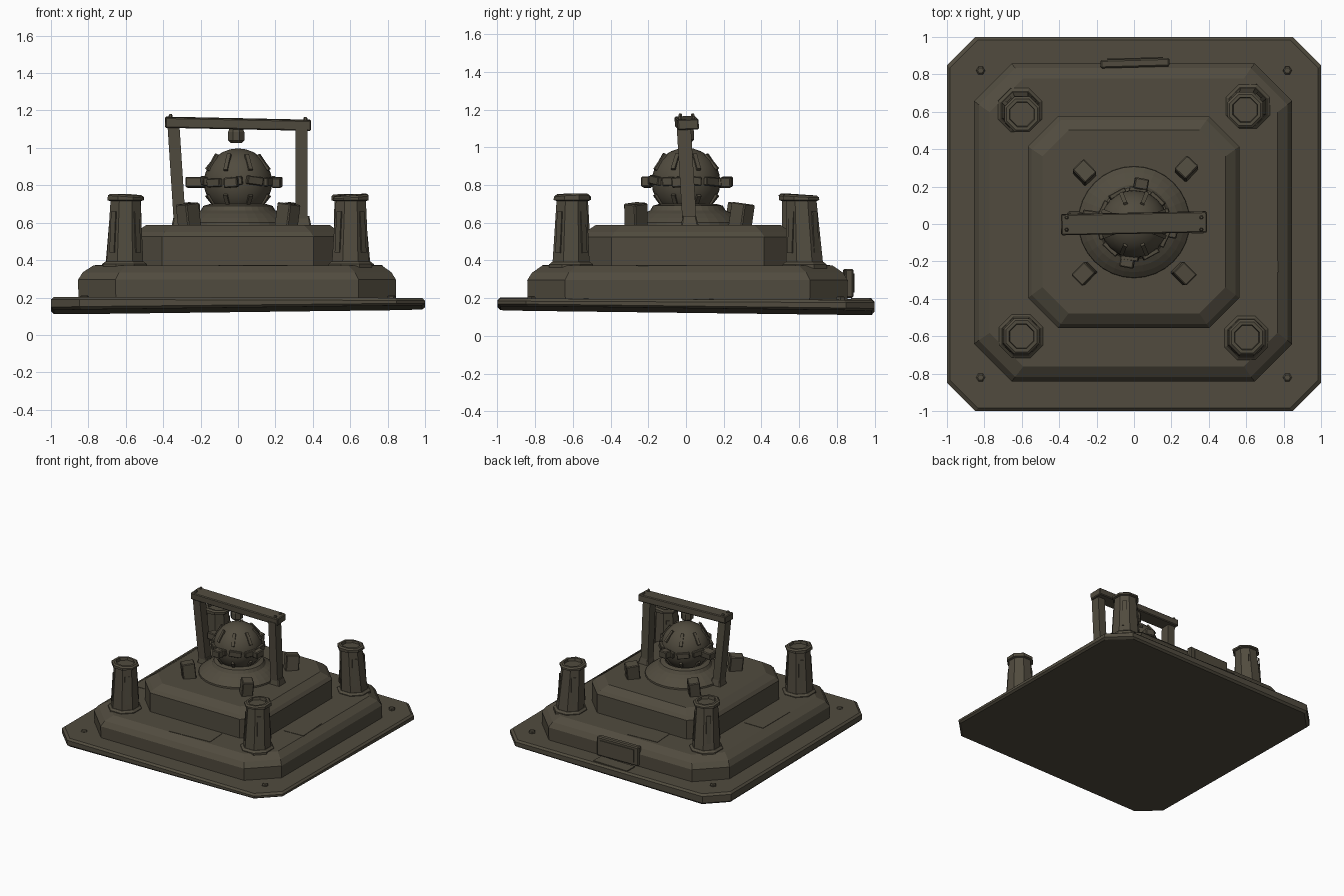
import bpy, bmesh, math, random
from mathutils import Vector, Matrix, Euler

if "Cube" in bpy.data.objects:
    bpy.data.objects.remove(bpy.data.objects["Cube"])

random.seed(4)
mat = bpy.data.materials.new("weathered dark stone")
mat.diffuse_color = (0.082, 0.071, 0.049, 1)
mat.use_nodes = True
mat.node_tree.nodes["Principled BSDF"].inputs["Base Color"].default_value = mat.diffuse_color


def finish(name, bm):
    bmesh.ops.recalc_face_normals(bm, faces=bm.faces[:])
    me = bpy.data.meshes.new(name)
    bm.to_mesh(me)
    bm.free()
    me.materials.append(mat)
    ob = bpy.data.objects.new(name, me)
    bpy.context.collection.objects.link(ob)
    return ob


def loft(name, rings):
    """Skin equal-length rings of points and cap both ends."""
    bm = bmesh.new()
    vs = [[bm.verts.new(p) for p in r] for r in rings]
    n = len(vs[0])
    for a, b in zip(vs, vs[1:]):
        for i in range(n):
            j = (i + 1) % n
            bm.faces.new((a[i], a[j], b[j], b[i]))
    bm.faces.new(vs[0][::-1])
    bm.faces.new(vs[-1])
    return finish(name, bm)


def cut_square(h, c, z, cx=0, cy=0, slope=(0, 0)):
    """Square of half width h with corners cut by c."""
    k = h - c
    pts = [(k, -h), (h, -k), (h, k), (k, h), (-k, h), (-h, k), (-h, -k), (-k, -h)]
    return [(x + cx, y + cy, z + slope[0] * x + slope[1] * y) for x, y in pts]


def turned(name, profile, n, loc=(0, 0), rot=0.0, lean=(0, 0), top_tilt=None):
    """Profile of (radius, z) spun into n sides, optionally leaning."""
    rings = []
    z0 = profile[0][1]
    for r, z in profile:
        ring = []
        for i in range(n):
            a = rot + 2 * math.pi * i / n
            x, y = r * math.cos(a), r * math.sin(a)
            dz = 0
            if top_tilt and z > top_tilt[2]:
                dz = top_tilt[0] * x + top_tilt[1] * y
            ring.append((loc[0] + x + lean[0] * (z - z0),
                         loc[1] + y + lean[1] * (z - z0), z + dz))
        rings.append(ring)
    return loft(name, rings)


def box(name, size, loc, rot=(0, 0, 0), bevel=0.0):
    bm = bmesh.new()
    bmesh.ops.create_cube(bm, size=1)
    bmesh.ops.scale(bm, vec=size, verts=bm.verts)
    if bevel:
        bmesh.ops.bevel(bm, geom=bm.edges[:], offset=bevel, segments=1, affect='EDGES')
    bm.transform(Matrix.Translation(loc) @ Euler(rot).to_matrix().to_4x4())
    return finish(name, bm)


def beam(name, a, b, w, d):
    """Upright bar between two points, w along x and d along y."""
    return loft(name, [[(p[0] + sx * w / 2, p[1] + sy * d / 2, p[2])
                        for sx, sy in ((-1, -1), (1, -1), (1, 1), (-1, 1))] for p in (a, b)])


# Stepped plinth
loft("base_slab", [cut_square(0.985, 0.15, 0.134, slope=(0.0125, -0.0125)),
                   cut_square(1.0, 0.152, 0.148, slope=(0.010, -0.012)),
                   cut_square(1.0, 0.152, 0.183, slope=(-0.003, -0.004)),
                   cut_square(0.985, 0.15, 0.197, slope=(-0.003, -0.004))])
loft("lower_tier", [cut_square(0.848, 0.2, 0.18, -0.005, 0.008),
                    cut_square(0.85, 0.2, 0.295, -0.005, 0.008),
                    cut_square(0.825, 0.195, 0.335, -0.005, 0.008),
                    cut_square(0.77, 0.18, 0.372, -0.002, 0.008)])
loft("upper_tier", [cut_square(0.565, 0.16, 0.36, -0.002, 0.01),
                    cut_square(0.565, 0.16, 0.525, -0.002, 0.01),
                    cut_square(0.545, 0.155, 0.55, -0.002, 0.01),
                    cut_square(0.49, 0.14, 0.588, 0, 0.012)])

# Thin cover plates on the lower tier and on the base
for i, (x, y, w, d, r) in enumerate([(-0.13, 0.665, 0.26, 0.18, 0.06), (0.68, -0.13, 0.17, 0.26, 0.05),
                                     (-0.68, -0.08, 0.17, 0.35, 0.0), (0.08, -0.665, 0.36, 0.17, 0.06)]):
    box(f"tier_plate_{i}", (w, d, 0.006), (x, y, 0.372), (0, 0, r))
box("rear_step_plate", (0.31, 0.1, 0.008), (0.0, 0.93, 0.196), (0, 0, -0.03))

# Bolts on the base corners
for i, (sx, sy) in enumerate([(-1, 1), (1, 1), (-1, -1), (1, -1)]):
    turned(f"base_bolt_{i}", [(0.024, 0.18), (0.024, 0.205), (0.016, 0.211)], 6, (0.82 * sx, 0.82 * sy))

# Blank upright panel at the back
box("rear_panel", (0.37, 0.045, 0.155), (0.005, 0.86, 0.278), (0.0, 0.0, 0.03), 0.008)
box("rear_panel_inset", (0.3, 0.006, 0.1), (0.005, 0.885, 0.28), (0, 0, 0.03))

# Four eight-sided corner pillars with hollow caps
pillars = [(-0.61, 0.61, 0.03, -0.06), (0.61, 0.63, -0.04, -0.05),
           (-0.605, -0.6, 0.01, 0.0), (0.6, -0.61, 0.01, 0.01)]
for i, (x, y, lx, ly) in enumerate(pillars):
    turned(f"corner_pillar_{i}",
           [(0.127, 0.355), (0.127, 0.378), (0.11, 0.392), (0.106, 0.392), (0.087, 0.715),
            (0.103, 0.72), (0.103, 0.738), (0.09, 0.748), (0.072, 0.748), (0.068, 0.728)],
           8, (x, y), math.pi / 8, (lx, ly),
           (random.uniform(-0.08, 0.08), random.uniform(-0.08, 0.08), 0.73))
    for k in range(4):
        a = math.pi / 2 * k + math.pi / 4
        box(f"pillar_strip_{i}_{k}", (0.008, 0.035, 0.22),
            (x + 0.092 * math.cos(a) + lx * 0.18, y + 0.092 * math.sin(a) + ly * 0.18, 0.55),
            (0, -0.06, a))

# Round mound that carries the orb
turned("orb_mound", [(0.3, 0.58), (0.297, 0.6), (0.268, 0.625), (0.235, 0.648),
                     (0.2, 0.665), (0.185, 0.69), (0.15, 0.7), (0.12, 0.68)], 32, (0, 0.01))

# Four slanted blocks around the mound
for i, (x, y, t) in enumerate([(-0.265, 0.275, 0.1), (0.28, 0.295, -0.1),
                               (-0.265, -0.265, 0.05), (0.265, -0.265, -0.08)]):
    a = math.atan2(y, x)
    box(f"mound_block_{i}", (0.10, 0.085, 0.13), (x, y, 0.638), (t, 0.1, a), 0.006)

# Orb
C = Vector((0, 0, 0.815))
bm = bmesh.new()
bmesh.ops.create_uvsphere(bm, u_segments=24, v_segments=14, radius=0.182)
bm.transform(Matrix.Translation(C))
orb = finish("orb", bm)
for p in orb.data.polygons:
    p.use_smooth = True

# Broken belt of plates and clasps around the orb
for k in range(10):
    a = 2 * math.pi * (k + 0.3) / 10
    r = 0.185
    box(f"orb_belt_{k}", (0.025, 0.095, 0.045),
        C + Vector((r * math.cos(a), r * math.sin(a), random.uniform(-0.008, 0.012))),
        (random.uniform(-0.15, 0.15), 0, a), 0.004)
for k, (deg, r, ln) in enumerate([(172, 0.225, 0.11), (-10, 0.212, 0.05), (-100, 0.212, 0.05),
                                  (80, 0.218, 0.06)]):
    a = math.radians(deg)
    box(f"orb_clasp_{k}", (ln, 0.075, 0.055), C + Vector((r * math.cos(a), r * math.sin(a), 0.0)),
        (0.08, 0, a), 0.006)

# Short ribs above and below the belt
for s, nm in ((1, "upper"), (-1, "lower")):
    for k in range(8):
        a = 2 * math.pi * (k + 0.5) / 8
        e = s * math.radians(36)
        d = Vector((math.cos(a) * math.cos(e), math.sin(a) * math.cos(e), math.sin(e)))
        box(f"orb_{nm}_rib_{k}", (0.014, 0.022, 0.1), C + d * 0.183,
            (0, -e + random.uniform(-0.12, 0.12), a))

# Gantry over the orb: leaning posts, feet, crossbeam, hanging stud
beam("gantry_post_left", (-0.31, 0.02, 0.58), (-0.345, -0.012, 1.12), 0.064, 0.075)
beam("gantry_post_right", (0.34, 0.02, 0.58), (0.34, -0.012, 1.11), 0.064, 0.075)
for x, nm in ((-0.308, "left"), (0.345, "right")):
    loft(f"gantry_foot_{nm}", [cut_square(0.048, 0.008, 0.58, x, 0.02),
                               cut_square(0.036, 0.006, 0.635, x, 0.018)])
box("gantry_crossbeam", (0.78, 0.112, 0.056), (0, 0.004, 1.129), (0.04, 0.021, 0.02), 0.006)
for x, z in ((-0.36, 1.168), (0.36, 1.153)):
    for y in (-0.03, 0.035):
        turned("crossbeam_rivet", [(0.011, z - 0.015), (0.011, z + 0.005), (0.006, z + 0.012)], 6, (x, y))
turned("hanging_stud", [(0.03, 1.025), (0.047, 1.04), (0.047, 1.085), (0.035, 1.11)], 8,
       (-0.01, 0.0), math.pi / 8)
